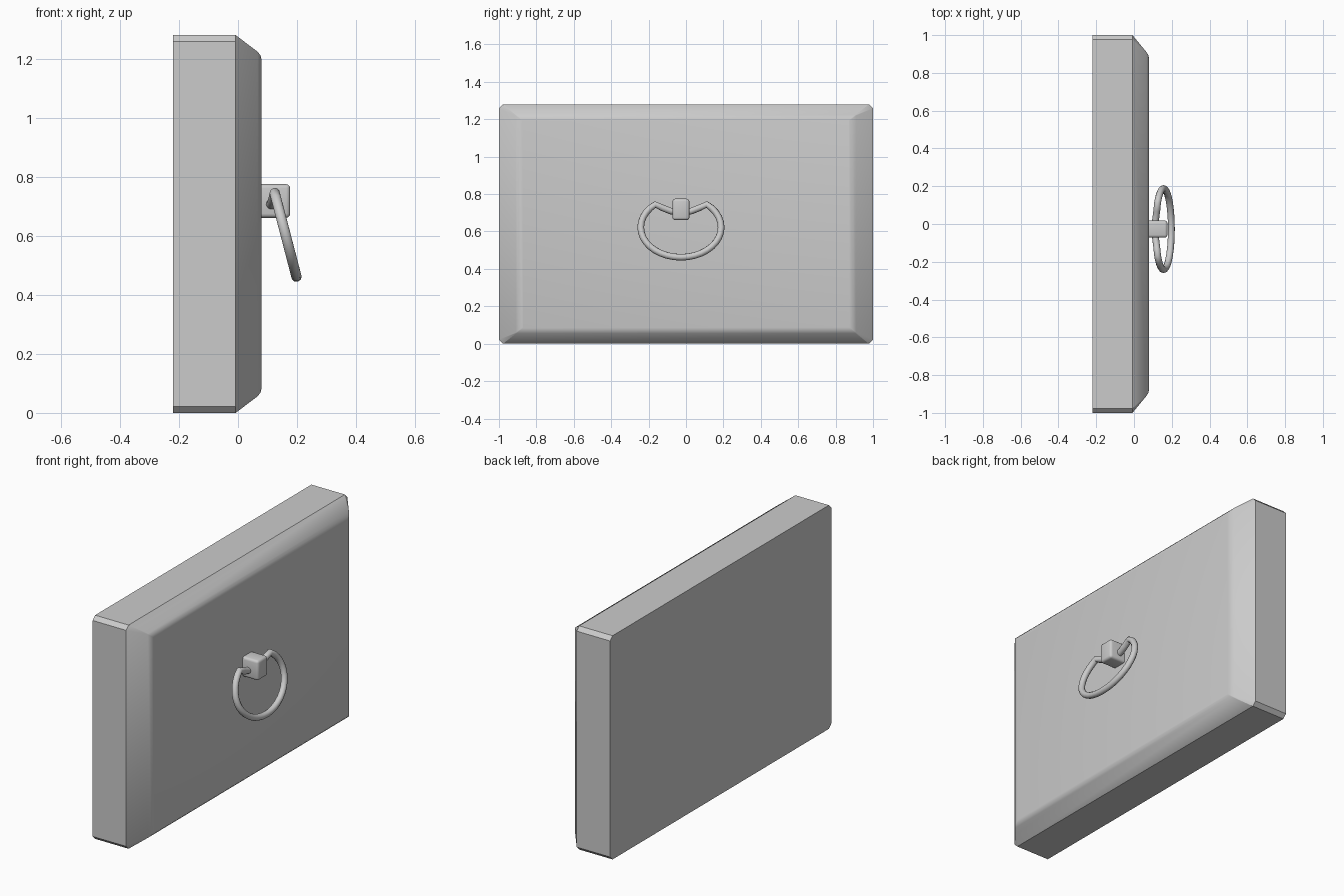
import bpy, bmesh, math

if "Cube" in bpy.data.objects:
    bpy.data.objects.remove(bpy.data.objects["Cube"])


def finish(obj, angle):
    bpy.ops.object.select_all(action='DESELECT')
    obj.select_set(True)
    bpy.context.view_layer.objects.active = obj
    bpy.ops.object.shade_smooth_by_angle(angle=math.radians(angle))


def mesh_object(name, bm):
    bmesh.ops.recalc_face_normals(bm, faces=bm.faces)
    mesh = bpy.data.meshes.new(name)
    bm.to_mesh(mesh)
    bm.free()
    obj = bpy.data.objects.new(name, mesh)
    bpy.context.collection.objects.link(obj)
    return obj


# Drawer panel: chamfered rectangles lofted from back to the raised front
def loop(bm, x, inset_y, inset_z, c):
    y, z, mid = 1 - inset_y, 0.64 - inset_z, 0.64
    pts = [(y, z - c), (y - c, z), (c - y, z), (-y, z - c),
           (-y, c - z), (c - y, -z), (y - c, -z), (y, c - z)]
    return [bm.verts.new((x, a, mid + b)) for a, b in pts]


bm = bmesh.new()
sections = [(-0.22, 0, 0, 0.022), (-0.008, 0, 0, 0.022),
            (0.066, 0.09, 0.056, 0.004), (0.076, 0.105, 0.068, 0.004),
            (0.08, 0.125, 0.084, 0.004)]
loops = [loop(bm, *s) for s in sections]
for a, b in zip(loops, loops[1:]):
    for i in range(8):
        j = (i + 1) % 8
        bm.faces.new((a[i], a[j], b[j], b[i]))
bm.faces.new(loops[0])
bm.faces.new(loops[-1])
finish(mesh_object("drawer_panel", bm), 32)

# Handle mount: small rounded block
CY = -0.027
bm = bmesh.new()
bmesh.ops.create_cube(bm, size=1)
bmesh.ops.scale(bm, vec=(0.114, 0.09, 0.114), verts=bm.verts)
bmesh.ops.translate(bm, vec=(0.120, CY, 0.718), verts=bm.verts)
edges = [e for e in bm.edges if max(v.co.x for v in e.verts) > 0.1]
bmesh.ops.bevel(bm, geom=edges, offset=0.014, segments=3, profile=0.5, affect='EDGES')
finish(mesh_object("handle_mount", bm), 40)

# Pull ring: tilted oval whose ends turn in to the mount
half = [(0.11, 0.02, 0.705), (0.115, 0.055, 0.709), (0.121, 0.10, 0.727)]
for i in range(15):
    t = math.radians(50 - 140 * i / 14)
    z = 0.622 + 0.160 * math.sin(t)
    half.append((0.127 + 0.26 * (0.735 - z), 0.215 * math.cos(t), z))
path = half + [(x, -y, z) for x, y, z in reversed(half[:-1])]
curve = bpy.data.curves.new("pull_ring", 'CURVE')
curve.dimensions = '3D'
curve.bevel_depth = 0.018
curve.bevel_resolution = 3
curve.use_fill_caps = True
spline = curve.splines.new('POLY')
spline.points.add(len(path) - 1)
for p, (x, y, z) in zip(spline.points, path):
    p.co = (x, y + CY, z, 1)
ring = bpy.data.objects.new("pull_ring", curve)
bpy.context.collection.objects.link(ring)
bpy.ops.object.select_all(action='DESELECT')
ring.select_set(True)
bpy.context.view_layer.objects.active = ring
bpy.ops.object.convert(target='MESH')
finish(bpy.context.object, 50)
